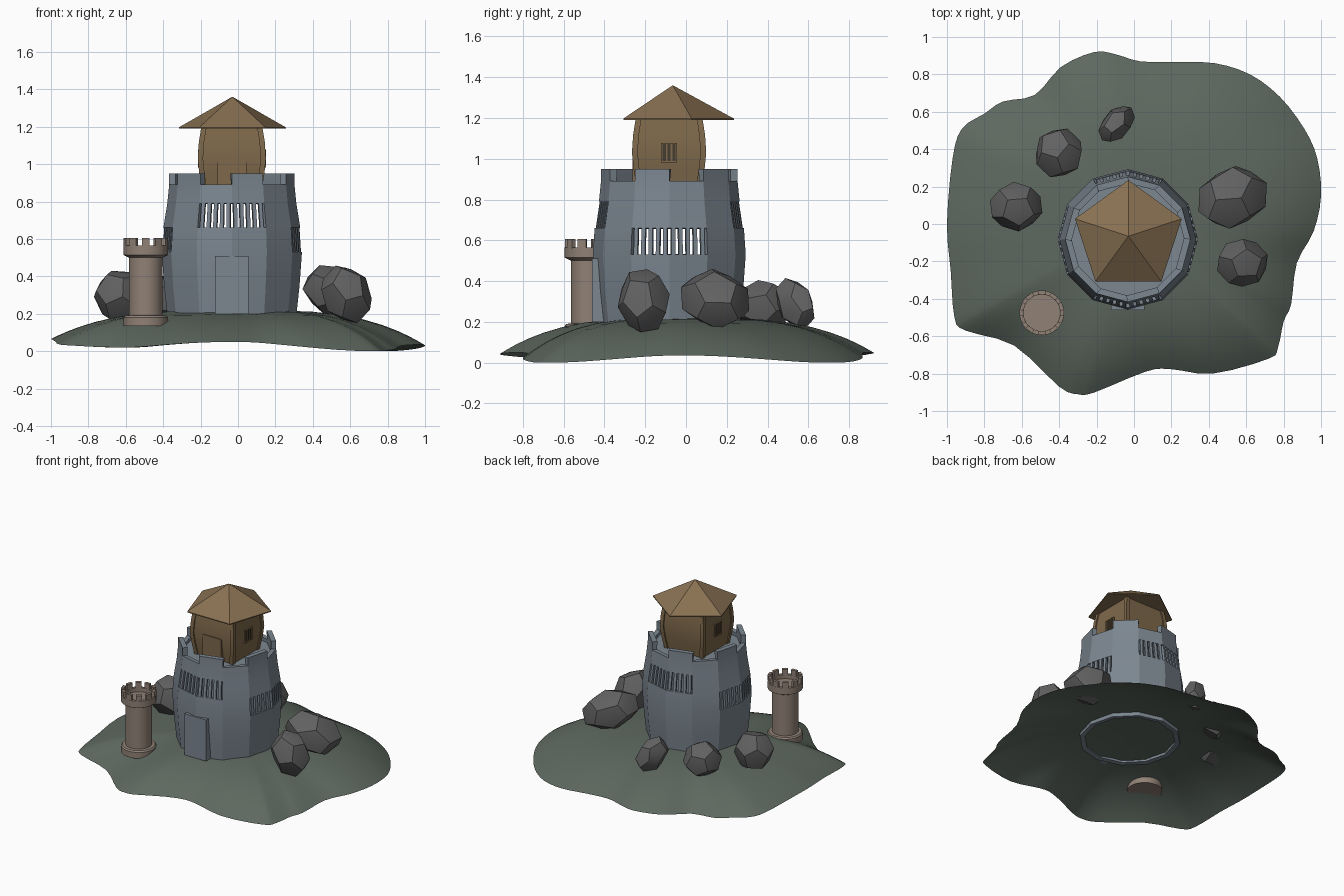
import bpy, bmesh
from math import sin, cos, pi, radians, atan2
from mathutils import Matrix, Vector

if "Cube" in bpy.data.objects:
    bpy.data.objects.remove(bpy.data.objects["Cube"])


def material(name, rgb):
    m = bpy.data.materials.new(name)
    m.diffuse_color = (*rgb, 1)
    m.use_nodes = True
    m.node_tree.nodes["Principled BSDF"].inputs["Base Color"].default_value = m.diffuse_color
    return m


STONE = material("blue_stone", (0.20, 0.24, 0.28))
WOOD = material("wood", (0.21, 0.14, 0.07))
ROOF = material("roof_wood", (0.25, 0.165, 0.085))
GRASS = material("ground", (0.11, 0.14, 0.115))
ROCK = material("rock", (0.12, 0.12, 0.12))
BRICK = material("brown_stone", (0.28, 0.22, 0.18))
DARK = material("dark_opening", (0.06, 0.045, 0.03))


def finish(bm, name, mat, angle=25, shell=0):
    me = bpy.data.meshes.new(name)
    bm.to_mesh(me)
    bm.free()
    ob = bpy.data.objects.new(name, me)
    bpy.context.collection.objects.link(ob)
    me.materials.append(mat)
    if shell:
        md = ob.modifiers.new("thickness", 'SOLIDIFY')
        md.thickness, md.offset = shell, -1
        bpy.context.view_layer.objects.active = ob
        bpy.ops.object.modifier_apply(modifier=md.name)
    ob.data.shade_smooth()
    ob.data.set_sharp_from_angle(angle=radians(angle))
    return ob


def loft(bm, profile, n, rot=0.0, centres=((0, 0),), caps=True, skip=lambda k, j: False):
    """Stack n-sided rings given as (radius, z); one centre or one per ring."""
    rings = []
    for k, (r, z) in enumerate(profile):
        cx, cy = centres[min(k, len(centres) - 1)]
        rings.append([bm.verts.new((cx + r * cos(rot + 2 * pi * j / n),
                                    cy + r * sin(rot + 2 * pi * j / n), z)) for j in range(n)])
    for k in range(len(rings) - 1):
        a, b = rings[k], rings[k + 1]
        for j in range(n):
            if not skip(k, j):
                i = (j + 1) % n
                bm.faces.new((a[j], a[i], b[i], b[j]))
    if caps:
        bm.faces.new(rings[0][::-1])
        bm.faces.new(rings[-1])


def box(bm, centre, size, rot=0.0):
    m = Matrix.Translation(centre) @ Matrix.Rotation(rot, 4, 'Z') @ Matrix.Diagonal((*size, 1))
    bmesh.ops.create_cube(bm, size=1, matrix=m)


# ground: irregular smooth mound, open underneath
outline = [(1, .15), (.98, .35), (.91, .51), (.78, .68), (.62, .8), (.43, .86), (.22, .865), (.03, .87),
           (-.09, .905), (-.21, .92), (-.39, .84), (-.53, .69), (-.7, .655), (-.8, .59), (-.92, .51),
           (-.97, .35), (-1, 0), (-.98, -.25), (-.96, -.5), (-.9, -.57), (-.64, -.65), (-.4, -.87),
           (-.3, -.91), (-.21, -.9), (.06, -.79), (.19, -.775), (.42, -.8), (.72, -.72), (.77, -.66),
           (.8, -.52), (.84, -.43), (.87, -.21), (.96, -.04)]
bm = bmesh.new()
N = len(outline)
rim = []
for i in range(N):
    p0, p1, p2, p3 = (Vector(outline[(i + d) % N]) for d in (-1, 0, 1, 2))
    for t in (0, 1 / 3, 2 / 3):
        rim.append(0.5 * (2 * p1 + (p2 - p0) * t + (2 * p0 - 5 * p1 + 4 * p2 - p3) * t * t
                          + (3 * p1 - p0 - 3 * p2 + p3) * t ** 3))
rings = []
for t in (1, .96, .91, .85, .77, .67, .55, .4, .2):
    ring = []
    for p in rim:
        edge = max(0, .03 + .02 * cos(4 * atan2(p.y, p.x)) - .015 * p.x)
        ring.append(bm.verts.new((max(-1, min(1, p.x)) * t, p.y * t, edge + (.22 - edge) * (1 - t ** 3.3))))
    rings.append(ring)
for a, b in zip(rings, rings[1:]):
    for j in range(len(a)):
        i = (j + 1) % len(a)
        bm.faces.new((a[j], a[i], b[i], b[j]))
top = bm.verts.new((0, 0, .22))
for j in range(len(rim)):
    bm.faces.new((rings[-1][j], rings[-1][(j + 1) % len(rim)], top))
finish(bm, "ground", GRASS, 60)

# keep: twelve-sided barrel wall, window gaps and alternating battlements
KX, KY = -.033, -.082
wall = [(.345, .19), (.362, .35), (.375, .53), (.366, .66), (.345, .79), (.335, .89), (.335, .95)]
PAIRS = {2: ((11, 0), (5, 6)), 3: ((8, 9), (2, 3))}     # right/left low, front/back high


def keep_gap(k, j):
    if k == 5:
        return j % 2 == 0
    return k in PAIRS and any(j in p for p in PAIRS[k])


bm = bmesh.new()
loft(bm, wall, 12, 0, ((KX, KY),), False, keep_gap)
finish(bm, "keep_wall", STONE, shell=.035)

# keep floor behind the parapet
bm = bmesh.new()
loft(bm, [(.315, .84), (.315, .86)], 12, 0, ((KX, KY),))
finish(bm, "keep_floor", STONE)

# upright bars in the four window bands
bm = bmesh.new()
for k, pairs in PAIRS.items():
    for j in (j for p in pairs for j in p):
        a0, a1 = j * pi / 6, (j + 1) * pi / 6
        for s in range(5):
            u = (s + .5) / 5
            cs = []
            for r, z in wall[k:k + 2]:
                q = (r - .012)
                cs.append((KX + q * (cos(a0) * (1 - u) + cos(a1) * u),
                           KY + q * (sin(a0) * (1 - u) + sin(a1) * u)))
            loft(bm, [(.014, wall[k][1] - .005), (.014, wall[k + 1][1] + .005)], 4,
                 (a0 + a1) / 2 + pi / 4, cs)
finish(bm, "keep_window_bars", STONE)

# keep door slab
bm = bmesh.new()
box(bm, (KX, -.425, .355), (.18, .07, .31))
finish(bm, "keep_door", STONE)

# wooden watch house: bowed square body
HY = -.083
bow = [(.152, .86), (.166, .95), (.174, 1.03), (.168, 1.12), (.155, 1.2)]
bm = bmesh.new()
loft(bm, [(h * 2 ** .5, z) for h, z in bow], 4, pi / 4, ((KX, HY),))
finish(bm, "house_body", WOOD)

# bowed corner posts
bm = bmesh.new()
for sx in (-1, 1):
    for sy in (-1, 1):
        loft(bm, [(.02, z) for h, z in bow], 4, pi / 4,
             [(KX + sx * (h - .006), HY + sy * (h - .006)) for h, z in bow])
finish(bm, "house_posts", WOOD)

# house door and barred side windows
bm = bmesh.new()
box(bm, (KX, HY - .165, .947), (.155, .03, .175))
finish(bm, "house_door", WOOD)
panes, bars = bmesh.new(), bmesh.new()
for s in (-1, 1):
    box(panes, (KX + s * .166, HY, 1.03), (.02, .08, .09))
    for d in (-.036, -.012, .012, .036):
        box(bars, (KX + s * .172, HY + d, 1.03), (.02, .008, .09))
    for d in (-.045, .045):
        box(bars, (KX + s * .172, HY, 1.03 + d), (.02, .08, .006))
finish(panes, "house_window_panes", DARK)
finish(bars, "house_window_bars", WOOD)

# five-sided roof
bm = bmesh.new()
loft(bm, [(.3, 1.19), (.3, 1.197), (.001, 1.36)], 5, pi / 2, ((-.03, -.065),))
finish(bm, "house_roof", ROOF)

# small round tower with ten merlons
TX, TY = -.493, -.475
bm = bmesh.new()
loft(bm, [(.12, .135), (.12, .18), (.112, .19), (.09, .192), (.09, .5), (.12, .515), (.12, .565),
          (.098, .565), (.098, .535)], 28, 0, ((TX, TY),))
for i in range(10):
    a = 2 * pi * (i + .5) / 10
    box(bm, (TX + .108 * cos(a), TY + .108 * sin(a), .583), (.021, .042, .045), a)
finish(bm, "small_tower", BRICK, 30)


# boulders: rounded twelve-faced lumps stretched along an axis, fitted to a box
def boulder(name, lo, hi, axis, stretch, turn):
    src = bmesh.new()
    bmesh.ops.create_icosphere(src, subdivisions=1, radius=1)
    pts = [v.co * .88 for v in src.verts] + [f.calc_center_median().normalized() for f in src.faces]
    src.free()
    ax = Vector(axis).normalized()
    rot = Matrix.Rotation(turn, 3, 'Z') @ Matrix.Rotation(turn * .6, 3, 'X')
    pts = [rot @ p for p in pts]
    pts = [p + ax * p.dot(ax) * (stretch - 1) for p in pts]
    mn = [min(p[i] for p in pts) for i in range(3)]
    mx = [max(p[i] for p in pts) for i in range(3)]
    bm = bmesh.new()
    for p in pts:
        bm.verts.new([lo[i] + (hi[i] - lo[i]) * (p[i] - mn[i]) / (mx[i] - mn[i]) for i in range(3)])
    bmesh.ops.convex_hull(bm, input=bm.verts)
    bmesh.ops.recalc_face_normals(bm, faces=bm.faces)
    finish(bm, name, ROCK, 28)


boulder("boulder_left", (-.77, -.04, .165), (-.49, .225, .43), (0, 0, 1), 1.1, .4)
boulder("boulder_back_left", (-.525, .25, .155), (-.28, .51, .405), (0, 0, 1), 1.1, 1.1)
boulder("boulder_back", (-.19, .44, .165), (.005, .63, .415), (1, .9, -.5), 1.6, 1.9)
boulder("boulder_right", (.345, -.025, .165), (.71, .31, .46), (1, .3, -.6), 1.35, 2.6)
boulder("boulder_front_right", (.445, -.335, .15), (.715, -.08, .458), (.4, .1, -1), 1.25, 3.3)
